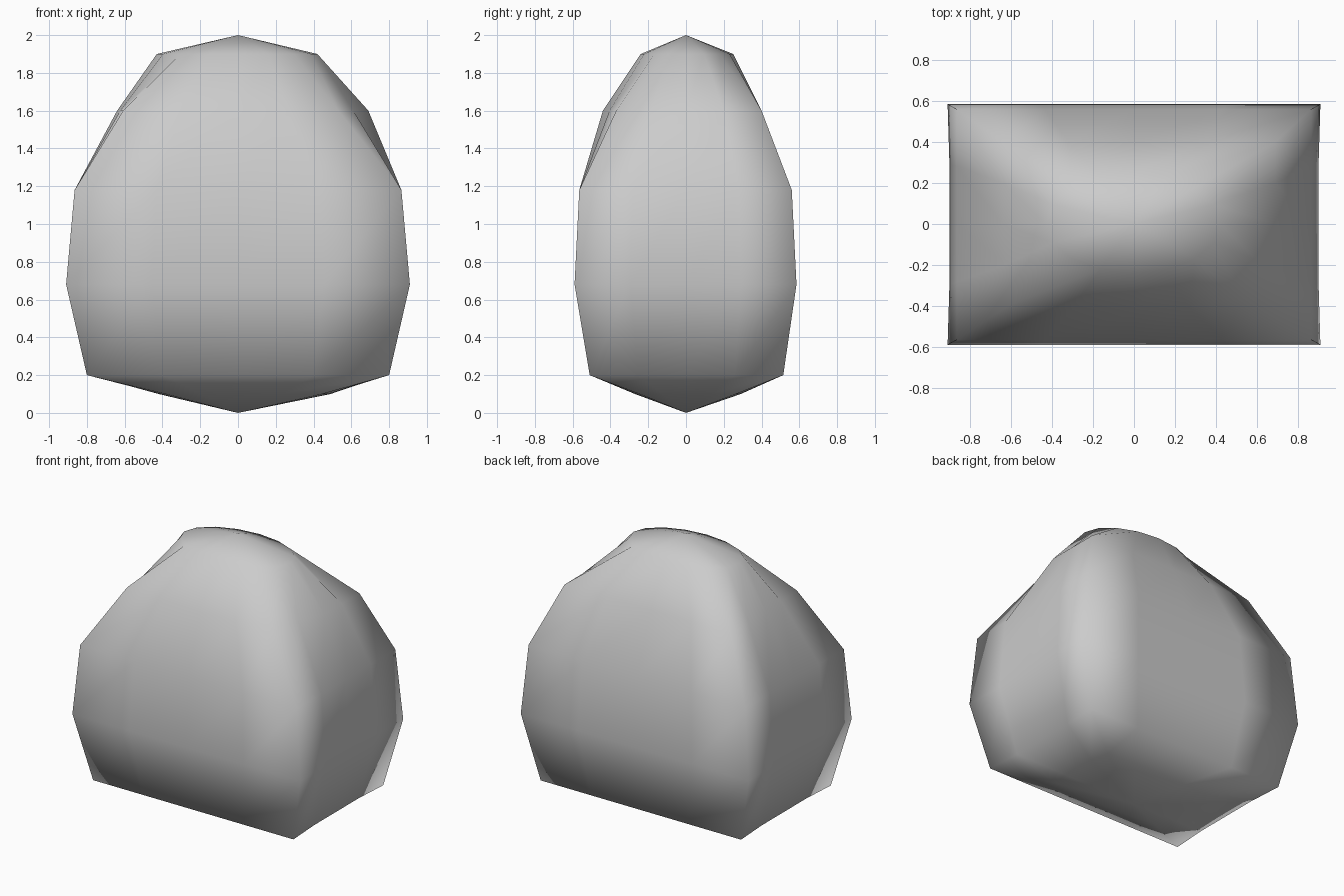
import bpy, bmesh, math

if "Cube" in bpy.data.objects:
    bpy.data.objects.remove(bpy.data.objects["Cube"])

# Stacked cross-sections: z, x left, x right, y front, y back, roundness (0 box, 1 ellipse), side inset
RINGS = [
    (0.10, 0.42, 0.49, 0.27, 0.29, 0.3, 0.00),
    (0.20, 0.80, 0.80, 0.51, 0.515, 0.0, 0.02),
    (0.68, 0.91, 0.91, 0.59, 0.585, 0.0, 0.01),
    (1.18, 0.865, 0.865, 0.565, 0.56, 0.0, 0.0),
    (1.60, 0.64, 0.69, 0.44, 0.40, 0.0, 0.0),
    (1.90, 0.43, 0.42, 0.24, 0.25, 1.0, 0.0),
]
SIDES = 16
# pulled-in corners of the 1.6 ring: corner index -> scale x, scale y
DENTS = {14: (0.77, 0.84), 10: (0.95, 0.90)}


def ring_point(i, ring):
    z, left, right, front, back, rnd, inset = ring
    a = 2 * math.pi * i / SIDES
    c, s = math.cos(a), math.sin(a)
    m = max(abs(c), abs(s))
    # blend the square outline (evenly divided sides) with a circle
    k = (i + 2) % 4 - 2
    t = abs(k) / 2
    if abs(c) > abs(s):
        su, sv = math.copysign(1, c), math.copysign(t, s)
    else:
        su, sv = math.copysign(1 if t == 1 else t, c), math.copysign(1, s)
    u = su * (1 - rnd) + c * rnd
    v = sv * (1 - rnd) + s * rnd
    if abs(k) < 2 and abs(c) > abs(s):
        u *= 1 - inset
    # dented shoulders, faded halfway along the neighbouring sides
    if z == 1.60:
        for corner, (dx, dy) in DENTS.items():
            w = max(0, 1 - abs(i - corner) / 2)
            cu = math.copysign(1, math.cos(2 * math.pi * corner / SIDES))
            u += w * cu * (dx - 1)
            v -= w * (dy - 1)
    return (u * (right if u > 0 else left), v * (back if v > 0 else front), z)


# Rounded block closed by a shallow point above and below
bm = bmesh.new()
rows = [[bm.verts.new(ring_point(i, r)) for i in range(SIDES)] for r in RINGS]
bottom, top = bm.verts.new((0, 0, 0)), bm.verts.new((0, 0, 2))
for i in range(SIDES):
    j = (i + 1) % SIDES
    bm.faces.new((bottom, rows[0][j], rows[0][i]))
    bm.faces.new((top, rows[-1][i], rows[-1][j]))
    for lo, hi in zip(rows, rows[1:]):
        bm.faces.new((lo[i], lo[j], hi[j], hi[i]))
bmesh.ops.recalc_face_normals(bm, faces=bm.faces[:])
for f in bm.faces:
    f.smooth = True

mesh = bpy.data.meshes.new("rounded_block")
bm.to_mesh(mesh)
bm.free()
bpy.context.collection.objects.link(bpy.data.objects.new("rounded_block", mesh))
